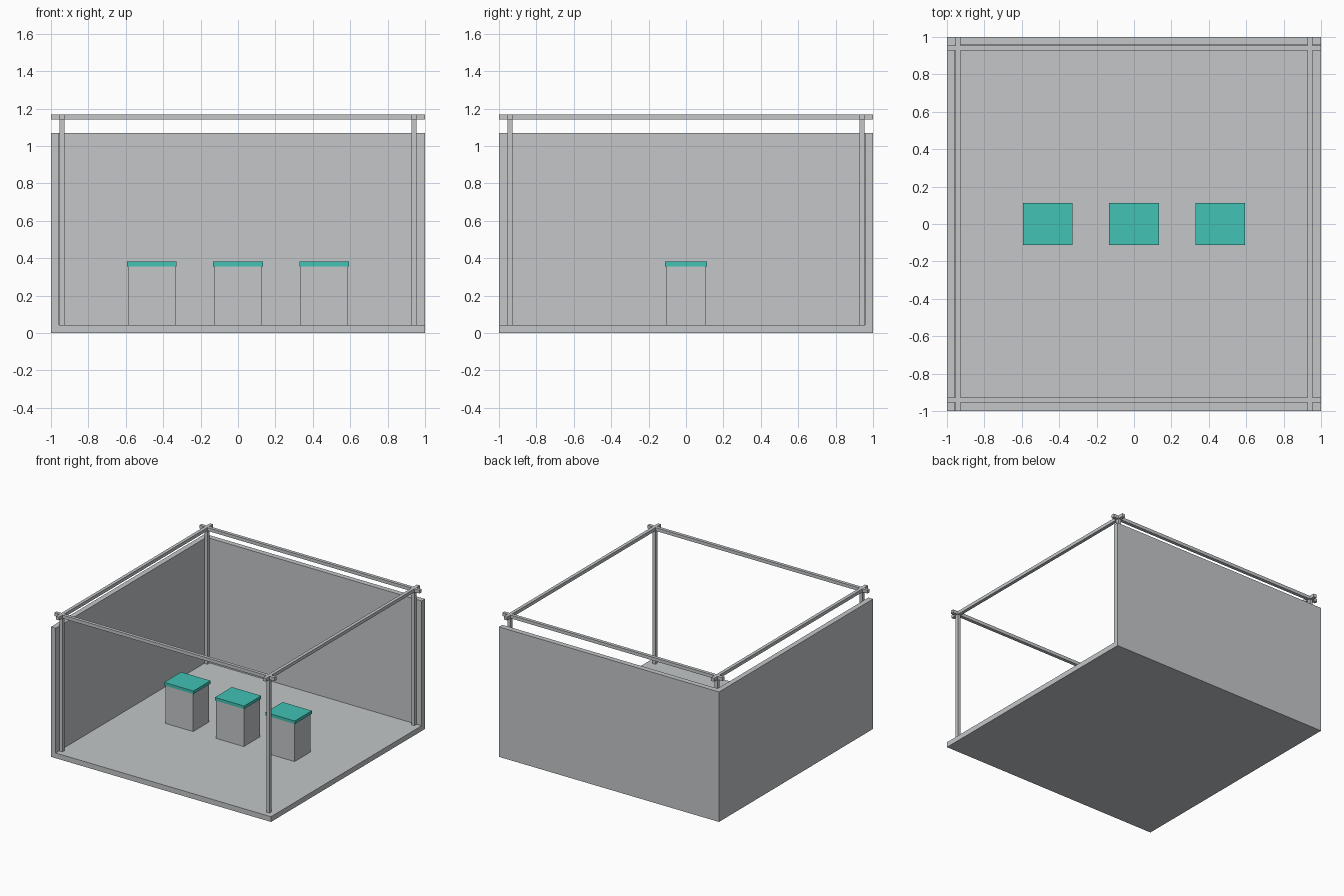
import bpy
import bmesh
from mathutils import Vector

if "Cube" in bpy.data.objects:
    bpy.data.objects.remove(bpy.data.objects["Cube"])


def material(name, rgb):
    m = bpy.data.materials.new(name)
    m.diffuse_color = (*rgb, 1)
    m.use_nodes = True
    m.node_tree.nodes["Principled BSDF"].inputs["Base Color"].default_value = m.diffuse_color
    return m


GREY = material("light_grey", (0.546, 0.565, 0.578))
TEAL = material("teal", (0.054, 0.539, 0.456))


def box(name, lo, hi, mat=GREY):
    """Box between two opposite corners."""
    lo, hi = Vector(lo), Vector(hi)
    bm = bmesh.new()
    bmesh.ops.create_cube(bm, size=1)
    for v in bm.verts:
        v.co = (lo + hi) / 2 + v.co * (hi - lo)
    mesh = bpy.data.meshes.new(name)
    bm.to_mesh(mesh)
    bm.free()
    mesh.materials.append(mat)
    obj = bpy.data.objects.new(name, mesh)
    bpy.context.collection.objects.link(obj)
    return obj


FLOOR = 0.043       # floor and wall thickness
WALL_TOP = 1.068
BAR = 0.0135        # half width of the frame bars
POST = 0.941        # distance of the frame bars from the centre
RAIL_LOW, RAIL_TOP = 1.14, 1.167

# Floor and the two walls (left and back)
box("floor", (-1, -1, 0), (1, 1, FLOOR))
box("left_wall", (-1, -1, FLOOR), (-1 + FLOOR, 1, WALL_TOP))
box("back_wall", (-1 + FLOOR, 1 - FLOOR, FLOOR), (1, 1, WALL_TOP))

# Frame: four corner posts and four crossing rails
for sx, side in ((-1, "left"), (1, "right")):
    x = sx * POST
    box(side + "_rail", (x - BAR, -1, RAIL_LOW), (x + BAR, 1, RAIL_TOP))
    for sy, end in ((-1, "front"), (1, "back")):
        y = sy * POST
        box(f"{end}_{side}_post", (x - BAR, y - BAR, FLOOR),
            (x + BAR, y + BAR, RAIL_LOW))
for sy, end in ((-1, "front"), (1, "back")):
    y = sy * POST
    box(end + "_rail", (-1, y - BAR, RAIL_LOW), (1, y + BAR, RAIL_TOP))

# Three display plinths with coloured tops
for x, side in ((-0.461, "left"), (0, "middle"), (0.461, "right")):
    box(side + "_plinth", (x - 0.126, -0.104, FLOOR), (x + 0.126, 0.104, 0.356))
    box(side + "_plinth_top", (x - 0.133, -0.111, 0.356),
        (x + 0.133, 0.111, 0.381), TEAL)
